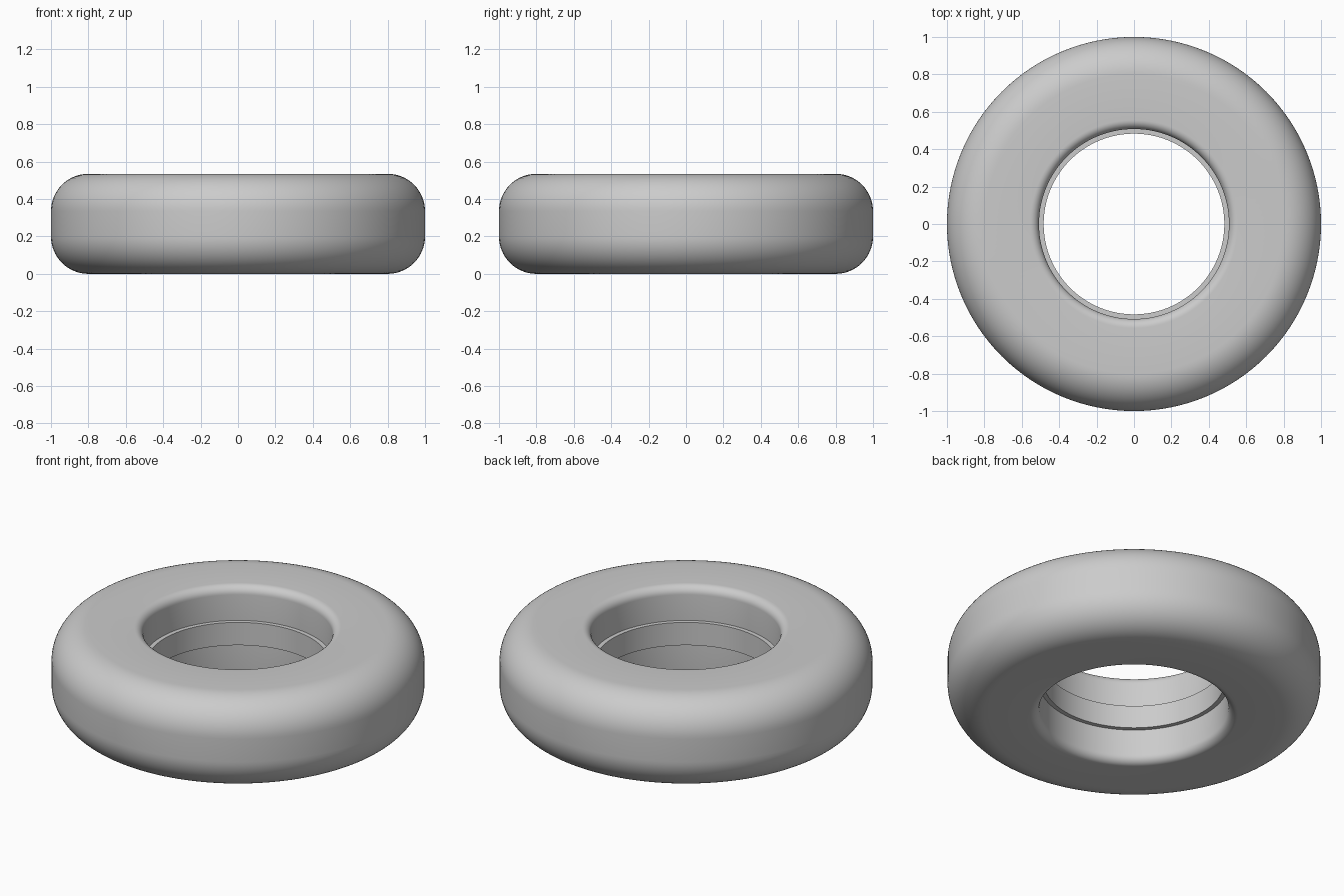
import bpy, bmesh
from math import sin, cos, pi, radians
from mathutils import Vector, Matrix

cube = bpy.data.objects.get("Cube")
if cube:
    bpy.data.objects.remove(cube, do_unlink=True)

HEIGHT, OUTER, BORE, RIB = 0.535, 1.0, 0.508, 0.483
ROUND, LIP, RIB_BASE = 0.2, 0.048, 0.2
SEGMENTS = 128


def arc(cx, cz, radius, start, end, steps):
    """Quarter-round corner as (radius, height) points."""
    angles = [radians(start + (end - start) * i / steps) for i in range(steps + 1)]
    return [(cx + radius * cos(a), cz + radius * sin(a)) for a in angles]


def lathe(name, profile, material):
    """Spin a closed profile about the vertical axis."""
    bm = bmesh.new()
    rings = []
    for i in range(SEGMENTS):
        turn = Matrix.Rotation(2 * pi * i / SEGMENTS, 3, 'Z')
        rings.append([bm.verts.new(turn @ Vector((r, 0, z))) for r, z in profile])
    count = len(profile)
    for i, ring in enumerate(rings):
        following = rings[(i + 1) % SEGMENTS]
        for j in range(count):
            k = (j + 1) % count
            bm.faces.new((ring[j], following[j], following[k], ring[k]))
    bmesh.ops.recalc_face_normals(bm, faces=bm.faces)
    mesh = bpy.data.meshes.new(name)
    bm.to_mesh(mesh)
    bm.free()
    mesh.materials.append(material)
    obj = bpy.data.objects.new(name, mesh)
    bpy.context.collection.objects.link(obj)
    bpy.ops.object.select_all(action='DESELECT')
    obj.select_set(True)
    bpy.context.view_layer.objects.active = obj
    bpy.ops.object.shade_smooth_by_angle(angle=radians(35))
    return obj


# Plain grey finish
grey = bpy.data.materials.new("plain_grey")
grey.use_nodes = True
colour = (0.6, 0.6, 0.6, 1)
grey.diffuse_color = colour
grey.node_tree.nodes["Principled BSDF"].inputs["Base Color"].default_value = colour

# Lower half: raised rib in the bore, bore wall, small lip, large outer round
lower = [(RIB, RIB_BASE), (BORE, RIB_BASE)]
lower += arc(BORE + LIP, LIP, LIP, 180, 270, 8)
lower += arc(OUTER - ROUND, ROUND, ROUND, -90, 0, 16)

# Upper half mirrors the lower one
upper = [(r, HEIGHT - z) for r, z in reversed(lower)]

lathe("ring_body", lower + upper, grey)
